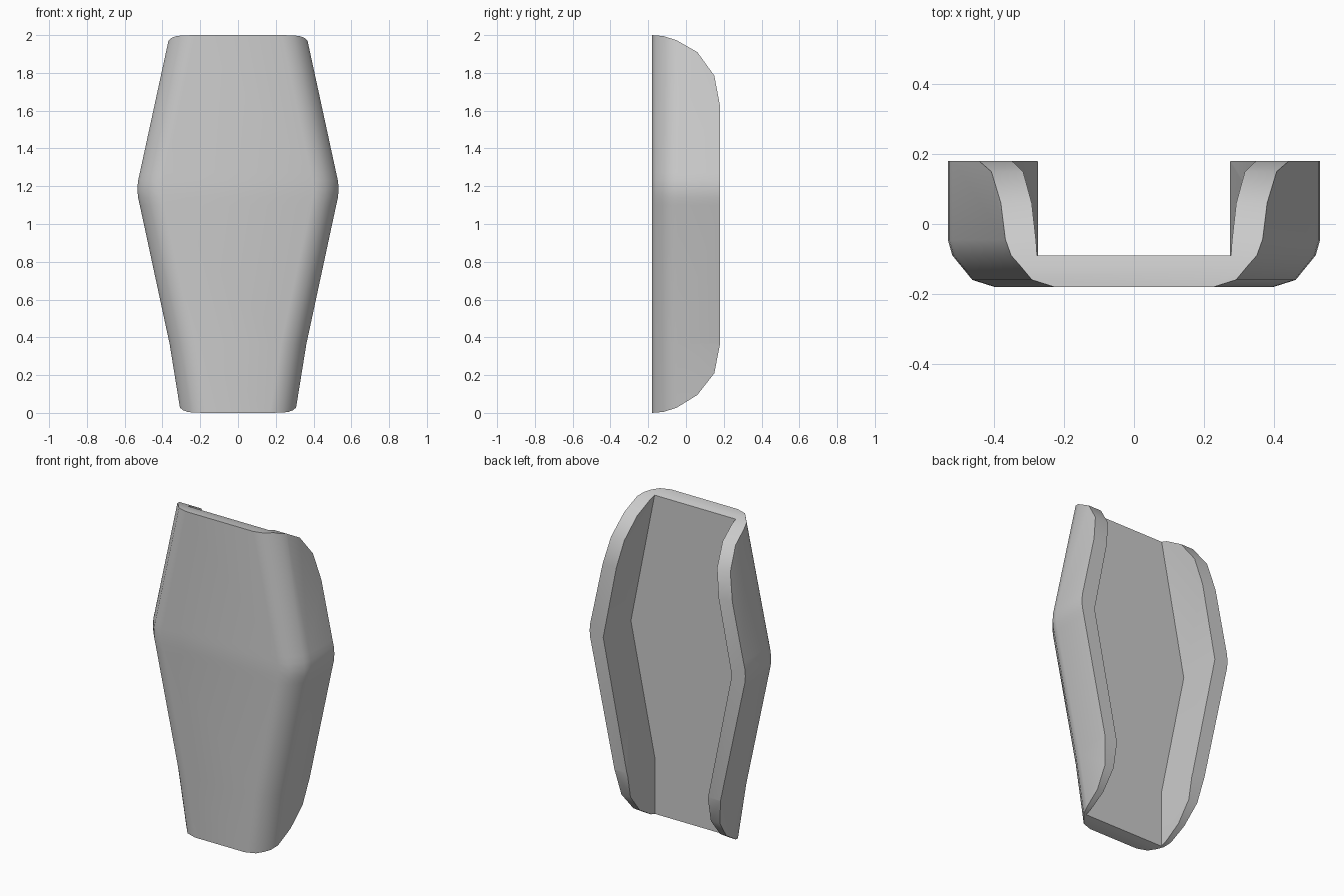
import bpy, bmesh, math

if "Cube" in bpy.data.objects:
    bpy.data.objects.remove(bpy.data.objects["Cube"], do_unlink=True)

grey = bpy.data.materials.new("plain_grey")
grey.use_nodes = True
grey.diffuse_color = (0.6, 0.6, 0.6, 1)
grey.node_tree.nodes["Principled BSDF"].inputs["Base Color"].default_value = (0.6, 0.6, 0.6, 1)


def loft(name, rings):
    """Closed solid through rings of equal point count."""
    bm = bmesh.new()
    loops = [[bm.verts.new(p) for p in ring] for ring in rings]
    n = len(loops[0])
    for a, b in zip(loops, loops[1:]):
        for i in range(n):
            j = (i + 1) % n
            bm.faces.new((a[i], a[j], b[j], b[i]))
    bm.faces.new(loops[0])
    bm.faces.new(loops[-1])
    bmesh.ops.recalc_face_normals(bm, faces=bm.faces)
    mesh = bpy.data.meshes.new(name)
    bm.to_mesh(mesh)
    bm.free()
    mesh.materials.append(grey)
    obj = bpy.data.objects.new(name, mesh)
    bpy.context.collection.objects.link(obj)
    return obj


def mirrored(half):
    return half + [(-u, v) for u, v in reversed(half)]


# Outer body: tapered sections with rounded front edges
edge = [(0, 0.25), (0, -0.045), (0.013, -0.09), (0.07, -0.16), (0.133, -0.18)]
widths = [(-0.1, 0.287), (0, 0.303), (0.365, 0.362), (1.1, 0.52), (1.14, 0.529),
          (1.185, 0.533), (1.23, 0.529), (1.27, 0.52), (2.1, 0.34)]
shell = loft("curved_shell", [[(x, y, z) for x, y in mirrored([(w - d, y) for d, y in edge])]
                              for z, w in widths])

# Side outline trims the top and bottom into curves
top = [(-0.3, 2), (-0.18, 2), (-0.12, 1.995), (-0.05, 1.973), (0.06, 1.91), (0.15, 1.785), (0.181, 1.62)]
bottom = [(0.181, 0.37), (0.15, 0.21), (0.06, 0.095), (-0.05, 0.027), (-0.12, 0.005), (-0.18, 0), (-0.3, 0)]
side_trim = loft("side_trim", [[(x, y, z) for y, z in top + bottom] for x in (-1, 1)])

# Hollow behind the front plate
hollow = mirrored([(0.275, -0.2), (0.275, 0.355), (0.44, 1.165), (0.275, 2), (0.255, 2.1)])
cavity = loft("cavity_cutter", [[(x, y, z) for x, z in hollow] for y in (-0.09, 0.4)])

bpy.context.view_layer.objects.active = shell
shell.select_set(True)
for cutter, operation in ((side_trim, 'INTERSECT'), (cavity, 'DIFFERENCE')):
    mod = shell.modifiers.new(cutter.name, 'BOOLEAN')
    mod.object = cutter
    mod.operation = operation
    mod.solver = 'EXACT'
    bpy.ops.object.modifier_apply(modifier=mod.name)
    bpy.data.objects.remove(cutter, do_unlink=True)

bpy.ops.object.shade_smooth_by_angle(angle=math.radians(40))
